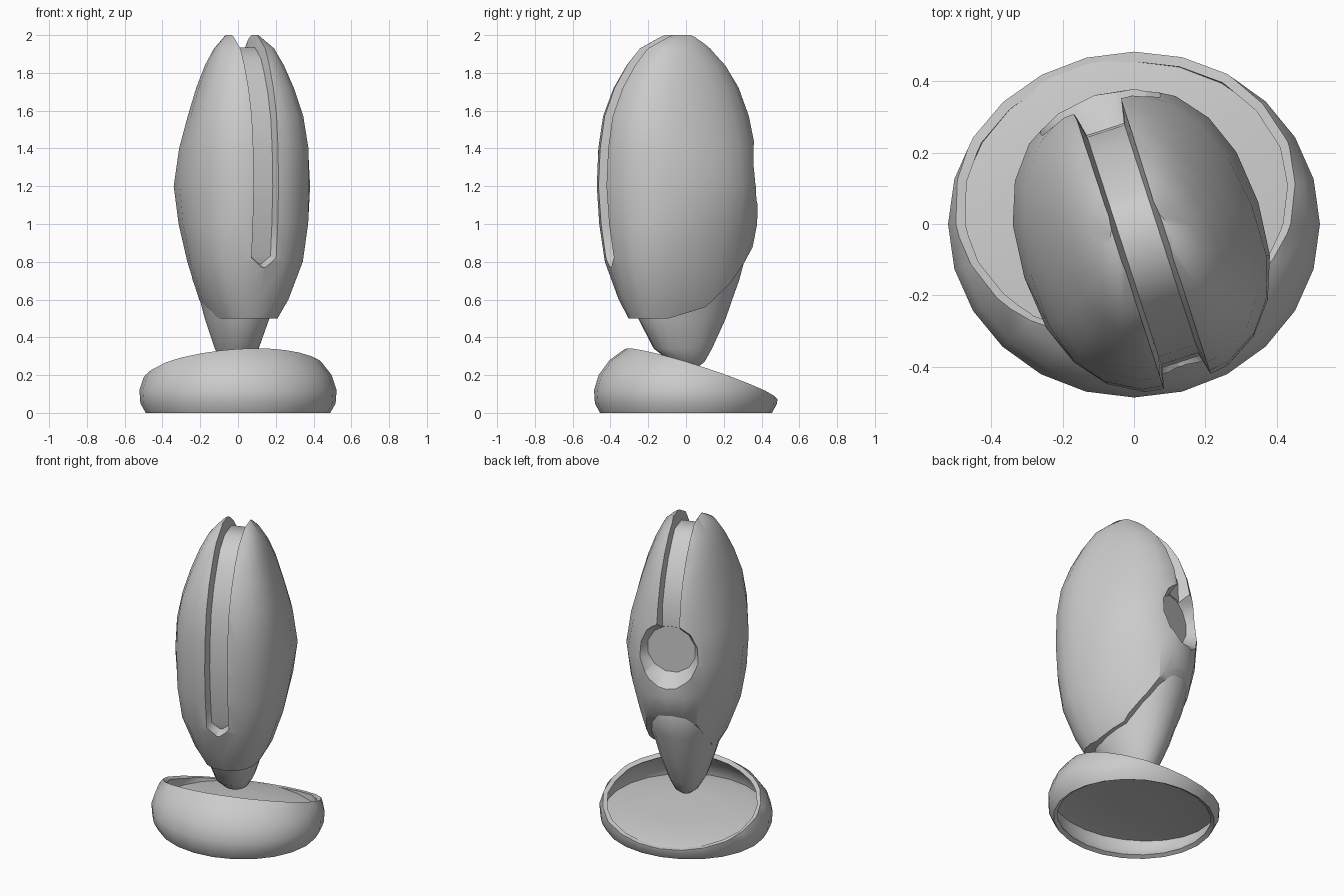
import bpy, bmesh, math
from mathutils import Vector

if "Cube" in bpy.data.objects:
    bpy.data.objects.remove(bpy.data.objects["Cube"])

TURN = math.radians(18)

grey = bpy.data.materials.new("plain grey")
grey.use_nodes = True
grey.diffuse_color = (0.6, 0.6, 0.6, 1)
grey.node_tree.nodes["Principled BSDF"].inputs["Base Color"].default_value = (0.6, 0.6, 0.6, 1)


def finish(bm, name):
    bmesh.ops.recalc_face_normals(bm, faces=bm.faces)
    mesh = bpy.data.meshes.new(name)
    bm.to_mesh(mesh)
    bm.free()
    obj = bpy.data.objects.new(name, mesh)
    bpy.context.collection.objects.link(obj)
    mesh.materials.append(grey)
    return obj


def bridge(bm, loops, caps=True):
    n = len(loops[0])
    for low, high in zip(loops, loops[1:]):
        for i in range(n):
            j = (i + 1) % n
            bm.faces.new((low[i], low[j], high[j], high[i]))
    if caps:
        bm.faces.new(loops[0])
        bm.faces.new(loops[-1])


def loft(bm, rings, sides, power=1.0, caps=True, taper=lambda z: 0):
    """Stack rounded rings given as (height, half width, front, back)."""
    loops = []
    for z, half, front, back in rings:
        loop = []
        for i in range(sides):
            a = math.tau * i / sides
            c, s = math.cos(a), math.sin(a)
            x = half * math.copysign(abs(c) ** power, c) * (1 - taper(z) * s)
            y = (front + back) / 2 + (back - front) / 2 * math.copysign(abs(s) ** power, s)
            loop.append(bm.verts.new((x, y, z)))
        loops.append(loop)
    bridge(bm, loops, caps)


def select_only(obj):
    bpy.ops.object.select_all(action='DESELECT')
    obj.select_set(True)
    bpy.context.view_layer.objects.active = obj


def cut(obj, cutter):
    mod = obj.modifiers.new("cut", 'BOOLEAN')
    mod.operation = 'DIFFERENCE'
    mod.solver = 'EXACT'
    mod.object = cutter
    select_only(obj)
    bpy.ops.object.modifier_apply(modifier=mod.name)
    bpy.data.objects.remove(cutter)


def smooth(obj, degrees=35):
    select_only(obj)
    bpy.ops.object.shade_smooth_by_angle(angle=math.radians(degrees))


# Head: tall egg-shaped body, a little narrower at the back away from mid height
head_rings = [
    (0.45, 0.13, -0.27, 0.20), (0.50, 0.16, -0.31, 0.25), (0.60, 0.215, -0.36, 0.30),
    (0.80, 0.285, -0.43, 0.345), (1.0, 0.325, -0.46, 0.38), (1.2, 0.345, -0.475, 0.38),
    (1.4, 0.325, -0.465, 0.37), (1.57, 0.285, -0.44, 0.34), (1.72, 0.24, -0.385, 0.285),
    (1.84, 0.195, -0.315, 0.215), (1.93, 0.15, -0.245, 0.135), (2.0, 0.085, -0.12, 0.05),
]
bm = bmesh.new()
loft(bm, head_rings, 20, 0.88, taper=lambda z: min(0.18, 0.5 * abs(z - 1.2)))
head = finish(bm, "head")

# Curved opening under the rear of the head
bm = bmesh.new()
side = [(-0.6, 0.5), (-0.15, 0.5), (0.05, 0.56), (0.2, 0.7), (0.3, 0.83),
        (0.5, 1.05), (0.5, 0.3), (-0.6, 0.3)]
bridge(bm, [[bm.verts.new((x, y, z)) for y, z in side] for x in (-0.6, 0.6)])
cut(head, finish(bm, "underside_cutter"))

# Groove running from the front, over the crown, to the back
path = [Vector((0, -0.42, 0.77)), Vector((0, -0.435, 0.82))]
path += [Vector((0, r[2], r[0])) for r in head_rings[4:]]
path += [Vector((0, r[3], r[0])) for r in reversed(head_rings[6:])]
bm = bmesh.new()
loops = []
for i, p in enumerate(path):
    along = path[min(i + 1, len(path) - 1)] - path[max(i - 1, 0)]
    out = Vector((0, -along.z, along.y)).normalized()
    fit = 0.15 if i == 0 else 1
    depth = 0.09 if i == len(path) - 1 else 0.068
    inner, outer = p - out * depth, p + out * 0.06
    wide, narrow = Vector((0.085 * fit, 0, 0)), Vector((0.055 * fit, 0, 0))
    loops.append([bm.verts.new(v) for v in
                  (inner - narrow, inner + narrow, outer + wide, outer - wide)])
bridge(bm, loops)
cut(head, finish(bm, "groove_cutter"))

# Round recess where the groove ends at the back
bm = bmesh.new()
loops = []
for y, radius in ((0.275, 0.15), (0.45, 0.27)):
    loops.append([bm.verts.new((radius * math.cos(math.tau * (i + 0.5) / 12), y,
                                1.27 + radius * math.sin(math.tau * (i + 0.5) / 12)))
                  for i in range(12)])
bridge(bm, loops)
cut(head, finish(bm, "recess_cutter"))
head.rotation_euler.z = TURN
head.location.x = 0.006
smooth(head, 48)

# Neck: tapering core that fills the opening and hovers over the dish
neck_rings = [
    (0.24, 0.03, 0.0, 0.06), (0.27, 0.07, -0.08, 0.10), (0.34, 0.11, -0.175, 0.14),
    (0.50, 0.162, -0.26, 0.215), (0.60, 0.187, -0.30, 0.25), (0.70, 0.22, -0.30, 0.285),
    (0.85, 0.25, -0.30, 0.325), (1.0, 0.26, -0.28, 0.28),
]
bm = bmesh.new()
loft(bm, neck_rings, 20, 0.94)
neck = finish(bm, "neck")
neck.rotation_euler.z = TURN
neck.location.x = -0.012
smooth(neck, 50)

# Base: rounded bowl wall with a sloping rim
bm = bmesh.new()
wall = [(0, 0.935), (0.05, 0.99), (0.12, 1), (0.2, 0.95), (0.28, 0.83), (0.34, 0.66), (0.39, 0.45)]
loft(bm, [(z, 0.522 * s, -0.487 * s, 0.487 * s) for z, s in wall], 24, caps=False)
bmesh.ops.bisect_plane(bm, geom=bm.verts[:] + bm.edges[:] + bm.faces[:],
                       plane_co=(0, 0, 0.232), plane_no=(-0.09, 0.33, 1), clear_outer=True)
base = finish(bm, "base_wall")
shell = base.modifiers.new("thickness", 'SOLIDIFY')
shell.thickness = 0.028
shell.offset = -1
select_only(base)
bpy.ops.object.modifier_apply(modifier=shell.name)
smooth(base)

# Floor: shallow domed plate, tilted up towards the front
bm = bmesh.new()
loft(bm, [(0.10, 0.495, -0.46, 0.46), (0.117, 0.40, -0.385, 0.385), (0.125, 0.2, -0.19, 0.19)], 24, caps=False)
bmesh.ops.holes_fill(bm, edges=[e for e in bm.edges if e.is_boundary
                                and e.verts[0].co.z > 0.12])
floor = finish(bm, "base_floor")
floor.rotation_euler.x = -0.065
smooth(floor)
